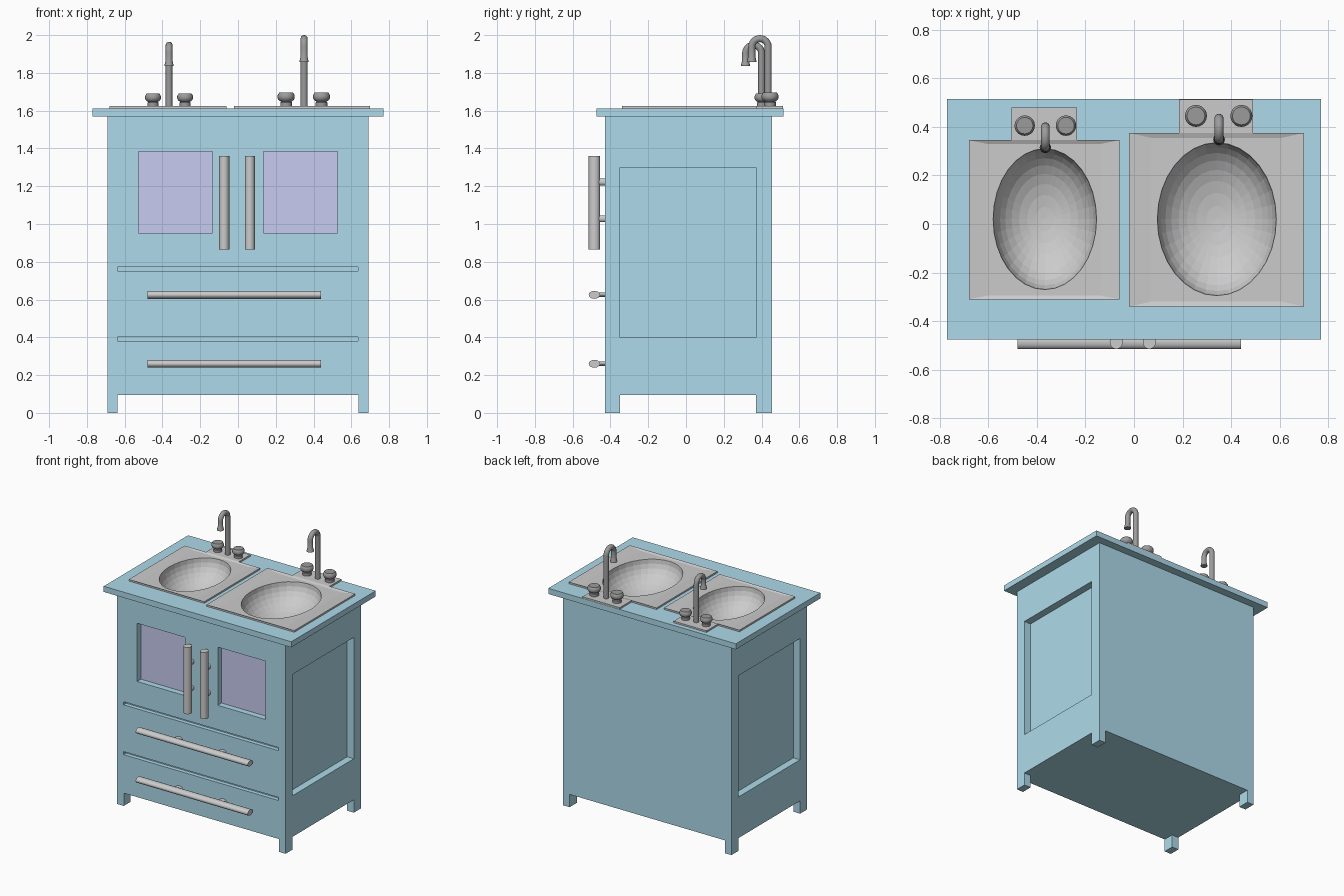
import bpy, bmesh
from math import sin, cos, pi, radians
from mathutils import Vector, Matrix

if "Cube" in bpy.data.objects:
    bpy.data.objects.remove(bpy.data.objects["Cube"])


def material(name, rgb):
    m = bpy.data.materials.new(name)
    m.diffuse_color = (*rgb, 1)
    m.use_nodes = True
    m.node_tree.nodes["Principled BSDF"].inputs["Base Color"].default_value = m.diffuse_color
    return m


TEAL = material("teal_paint", (0.42, 0.70, 0.82))
LILAC = material("lilac_pane", (0.58, 0.60, 0.88))
DARK = material("dark_metal", (0.33, 0.33, 0.33))


def finish(name, bm, mat=None, smooth=False):
    bmesh.ops.recalc_face_normals(bm, faces=bm.faces[:])
    me = bpy.data.meshes.new(name)
    bm.to_mesh(me)
    bm.free()
    ob = bpy.data.objects.new(name, me)
    bpy.context.collection.objects.link(ob)
    if mat:
        me.materials.append(mat)
    bpy.context.view_layer.objects.active = ob
    if smooth:
        bpy.ops.object.select_all(action='DESELECT')
        ob.select_set(True)
        bpy.ops.object.shade_smooth_by_angle(angle=radians(35))
    return ob


def add_box(bm, x, y, z):
    """Box from (min, max) ranges."""
    c = [(a + b) / 2 for a, b in (x, y, z)]
    s = [b - a for a, b in (x, y, z)]
    bmesh.ops.create_cube(bm, size=1, matrix=Matrix.Translation(c) @ Matrix.Diagonal((*s, 1)))


def bridge(bm, a, b):
    n = len(a)
    for i in range(n):
        bm.faces.new((a[i], a[(i + 1) % n], b[(i + 1) % n], b[i]))


def cut(target, bm):
    cutter = finish("cutter", bm)
    cutter.hide_render = True
    mod = target.modifiers.new("cut", 'BOOLEAN')
    mod.object, mod.operation, mod.solver = cutter, 'DIFFERENCE', 'EXACT'
    bpy.context.view_layer.objects.active = target
    bpy.ops.object.modifier_apply(modifier="cut")
    bpy.data.objects.remove(cutter)


# sink sizes: plate, inner panel, bowl (x, y, rx, ry), tab, faucet and knobs
TOP, DEPTH = 1.612, 0.18
SINKS = {
    "left": dict(plate=(-0.68, -0.06, -0.31, 0.345), inner=(-0.605, -0.135, -0.295, 0.33),
                 bowl=(-0.367, 0.02, 0.213, 0.29), tab=(-0.505, -0.235, 0.48),
                 spout=(-0.365, 0.40, 0.315, 1.965, 1.837), knobs=(-0.45, -0.28, 0.405), k=1.0),
    "right": dict(plate=(-0.02, 0.70, -0.34, 0.375), inner=(0.07, 0.61, -0.32, 0.355),
                  bowl=(0.341, 0.02, 0.245, 0.315), tab=(0.185, 0.49, 0.513),
                  spout=(0.35, 0.435, 0.348, 2.0, 1.858), knobs=(0.255, 0.442, 0.445), k=1.08),
}


def add_bowl_cutters(bm):
    for s in SINKS.values():
        x, y, rx, ry = s["bowl"]
        bmesh.ops.create_uvsphere(bm, u_segments=32, v_segments=16, radius=1,
                                  matrix=Matrix.Translation((x, y, 1.62)) @
                                  Matrix.Diagonal((rx + 0.006, ry + 0.006, DEPTH + 0.012, 1)))


# cabinet body with recessed sides, windows and drawer grooves
bm = bmesh.new()
add_box(bm, (-0.692, 0.692), (-0.43, 0.455), (0.095, 1.57))
body = finish("cabinet_body", bm, TEAL)
bm = bmesh.new()
for sx in (-1, 1):
    add_box(bm, sorted((sx * 0.637, sx * 0.8)), (-0.35, 0.37), (0.40, 1.30))
    add_box(bm, sorted((sx * 0.135, sx * 0.527)), (-0.5, -0.38), (0.953, 1.385))
for z in (0.38, 0.75):
    add_box(bm, (-0.638, 0.635), (-0.5, -0.40), (z, z + 0.023))
add_bowl_cutters(bm)
cut(body, bm)

# legs
bm = bmesh.new()
for sx in (-1, 1):
    for y in ((-0.43, -0.35), (0.37, 0.455)):
        add_box(bm, sorted((sx * 0.637, sx * 0.692)), y, (0, 0.095))
finish("legs", bm, TEAL)

# window panes
for side, sx in (("left", -1), ("right", 1)):
    bm = bmesh.new()
    add_box(bm, sorted((sx * 0.135, sx * 0.527)), (-0.385, -0.378), (0.953, 1.385))
    finish(side + "_window_pane", bm, LILAC)

# countertop
bm = bmesh.new()
add_box(bm, (-0.77, 0.77), (-0.475, 0.515), (1.57, TOP))
counter = finish("countertop", bm, TEAL)
bm = bmesh.new()
add_bowl_cutters(bm)
cut(counter, bm)


def rod(bm, a, b, r1, r2, n=16):
    """Elliptical rod from a to b: r1 along y (or x for rods along y), r2 across."""
    a, b = Vector(a), Vector(b)
    d = (b - a).normalized()
    u = Vector((1, 0, 0)) if abs(d.y) > 0.5 else Vector((0, 1, 0))
    v = d.cross(u)
    rings = [[bm.verts.new(p + u * r1 * cos(2 * pi * i / n) + v * r2 * sin(2 * pi * i / n))
              for i in range(n)] for p in (a, b)]
    bridge(bm, *rings)
    for r in rings:
        bm.faces.new(r)


# drawer handles
for name, z in (("lower", 0.26), ("upper", 0.625)):
    bm = bmesh.new()
    rod(bm, (-0.48, -0.485, z), (0.44, -0.485, z), 0.03, 0.021)
    for x in (-0.18, 0.18):
        rod(bm, (x, -0.48, z), (x, -0.425, z), 0.025, 0.012)
    finish(name + "_drawer_handle", bm, smooth=True)

# door handles
for name, x in (("left", -0.073), ("right", 0.063)):
    bm = bmesh.new()
    rod(bm, (x, -0.485, 0.865), (x, -0.485, 1.36), 0.03, 0.027)
    for z in (1.028, 1.222):
        rod(bm, (x, -0.48, z), (x, -0.425, z), 0.014, 0.018)
    finish(name + "_door_handle", bm, smooth=True)


def sink(name, s):
    n, zt, zi = 32, 1.624, 1.617
    bm = bmesh.new()
    angles = [2 * pi * i / n for i in range(n)]

    def rect(r, z):
        x0, x1, y0, y1 = r
        pts = []
        for t in angles:
            m = max(abs(cos(t)), abs(sin(t)))
            pts.append(bm.verts.new(((x0 + x1) / 2 + (x1 - x0) / 2 * cos(t) / m,
                                     (y0 + y1) / 2 + (y1 - y0) / 2 * sin(t) / m, z)))
        return pts

    # plate sloping to a sunken panel, with a tab for the taps at the back
    outer, inner = rect(s["plate"], zt), rect(s["inner"], zi)
    xl, xr, yb = s["tab"]
    outer[6].co.x, outer[10].co.x = xr, xl
    tab = [bm.verts.new((x, yb, zt)) for x in (xr, xl)]
    bm.faces.new([outer[6]] + tab + outer[10:6:-1])
    bridge(bm, outer, inner)
    edge = outer[:7] + tab + outer[10:]
    bridge(bm, edge, [bm.verts.new((v.co.x, v.co.y, TOP - 0.004)) for v in edge])
    # bowl
    cx, cy, rx, ry = s["bowl"]
    prev, steps = inner, 9
    for j in range(steps):
        a = pi / 2 * j / steps
        ring = [bm.verts.new((cx + rx * cos(a) * cos(t), cy + ry * cos(a) * sin(t),
                              zi - DEPTH * sin(a))) for t in angles]
        bridge(bm, prev, ring)
        prev = ring
    tip = bm.verts.new((cx, cy, zi - DEPTH))
    for i in range(n):
        bm.faces.new((prev[i], prev[(i + 1) % n], tip))
    finish(name + "_sink", bm)


def faucet(name, s, n=16):
    x, yp, ys, top, end = s["spout"]
    r = 0.018 * s["k"] ** 0.5
    R, yc = (yp - ys) / 2, (yp + ys) / 2
    zc = top - r - R
    # path of (y, z, tangent angle, radius): pole, bend, flared nozzle
    path = [(yp, 1.615, 0, r)]
    path += [(yc + R * cos(a), zc + R * sin(a), a, r) for a in (pi * i / 12 for i in range(13))]
    path += [(ys, end + 0.025, pi, r), (ys, end + 0.02, pi, r * 1.15),
             (ys, end + 0.012, pi, r * 1.15), (ys, end + 0.008, pi, r * 1.3), (ys, end, pi, r * 1.3)]
    bm = bmesh.new()
    rings = []
    for y, z, a, rad in path:
        rings.append([bm.verts.new((x + rad * sin(t), y + rad * cos(t) * cos(a),
                                    z + rad * cos(t) * sin(a)))
                      for t in (2 * pi * i / n for i in range(n))])
    for a, b in zip(rings, rings[1:]):
        bridge(bm, a, b)
    bm.faces.new(rings[0])
    bm.faces.new(rings[-1])
    finish(name + "_faucet", bm, DARK, True)


def knob(name, x, y, k, n=20):
    profile = [(0.029, -0.01), (0.029, 0.018), (0.025, 0.022), (0.037, 0.030), (0.042, 0.040),
               (0.042, 0.052), (0.038, 0.060), (0.034, 0.066)]
    bm = bmesh.new()
    rings = [[bm.verts.new((x + k * r * cos(2 * pi * i / n), y + k * r * sin(2 * pi * i / n),
                            1.624 + k * z)) for i in range(n)] for r, z in profile]
    for a, b in zip(rings, rings[1:]):
        bridge(bm, a, b)
    bm.faces.new(rings[0])
    bm.faces.new(rings[-1])
    finish(name, bm, DARK, True)


# sinks with faucets and knobs
for side, s in SINKS.items():
    sink(side, s)
    faucet(side, s)
    x1, x2, y = s["knobs"]
    knob(side + "_sink_left_knob", x1, y, s["k"])
    knob(side + "_sink_right_knob", x2, y, s["k"])
